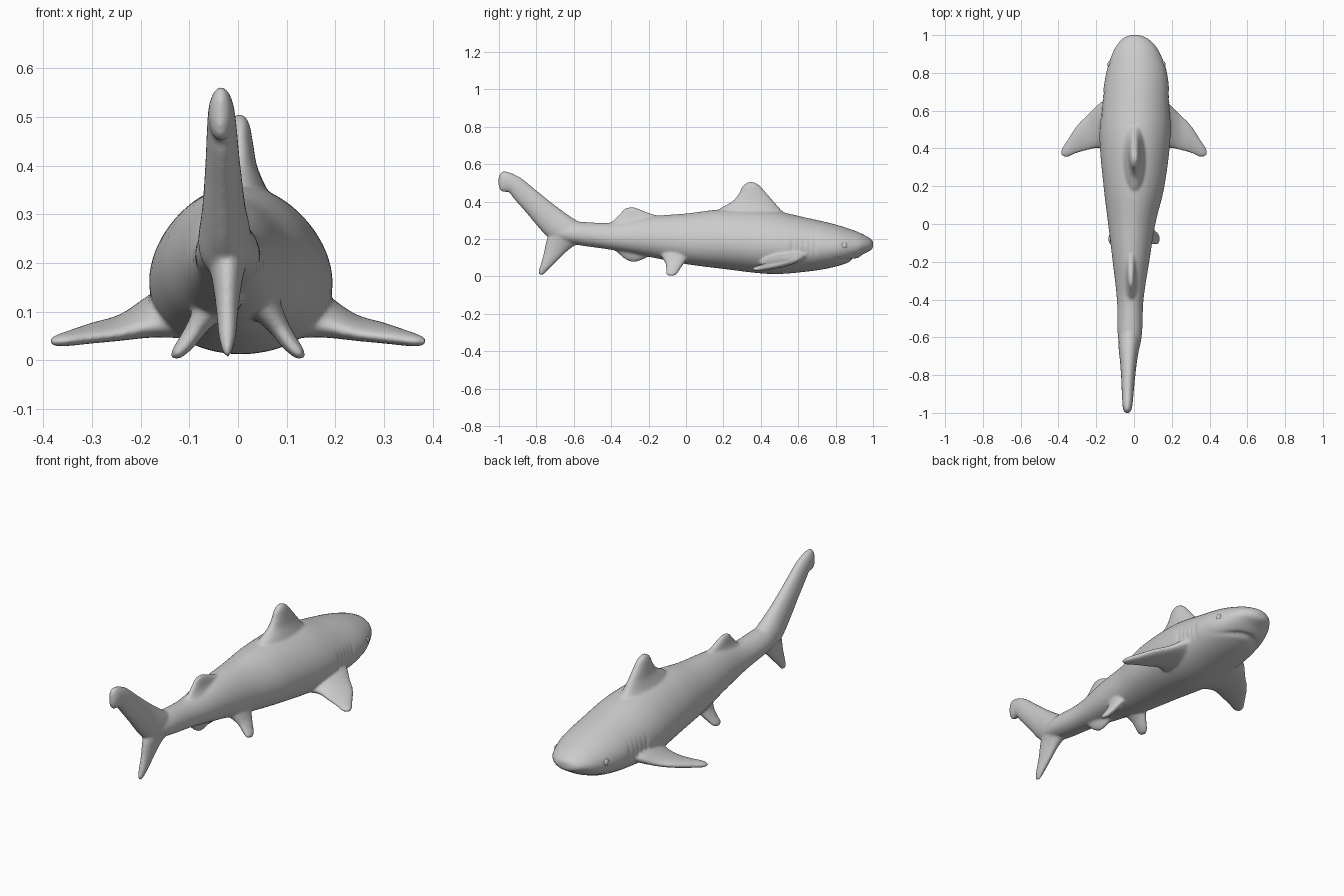
import bpy, bmesh, math
from mathutils import Vector

bm = bmesh.new()


def spline(rows, sub):
    """Catmull-Rom interpolation of rows of numbers."""
    rows = [Vector(r) for r in rows]
    out = []
    for i in range(len(rows) - 1):
        p0, p1, p2 = rows[max(i - 1, 0)], rows[i], rows[i + 1]
        p3 = rows[min(i + 2, len(rows) - 1)]
        for k in range(sub):
            t = k / sub
            out.append(0.5 * (2 * p1 + (p2 - p0) * t
                              + (2 * p0 - 5 * p1 + 4 * p2 - p3) * t * t
                              + (3 * p1 - p0 - 3 * p2 + p3) * t ** 3))
    return out + [rows[-1]]


def loft(rings):
    """Closed skin through a list of point rings."""
    vs = [[bm.verts.new(p) for p in ring] for ring in rings]
    n = len(vs[0])
    faces = [bm.faces.new((a[i], a[(i + 1) % n], b[(i + 1) % n], b[i]))
             for a, b in zip(vs, vs[1:]) for i in range(n)]
    faces += [bm.faces.new(vs[0]), bm.faces.new(vs[-1])]
    bmesh.ops.recalc_face_normals(bm, faces=faces)


def fin(rows, normal, mirror=1):
    """Rows: leading xyz, trailing xyz, half thickness."""
    nrm = Vector(normal).normalized()
    rings = []
    for r in spline(rows, 6):
        a, b, t = Vector(r[0:3]), Vector(r[3:6]), max(r[6], 0.002)
        ring = []
        for i in range(24):
            w = math.tau * i / 24
            p = (a + b) / 2 + (a - b) / 2 * math.cos(w) + nrm * t * math.sin(w)
            ring.append((p.x * mirror, p.y, p.z))
        rings.append(ring)
    loft(rings)


def upright(x, rows):
    """Vertical fin from rows: lead y, lead z, trail y, trail z, half thickness."""
    fin([(x, a, b, x, c, d, t) for a, b, c, d, t in rows], (1, 0, 0))


# Body: y, centre x, half width, top z, bottom z
body = [(1.0, 0.005, 0.022, 0.188, 0.150), (0.985, 0.006, 0.062, 0.203, 0.138),
        (0.95, 0.01, 0.098, 0.223, 0.120), (0.90, 0.012, 0.127, 0.245, 0.088),
        (0.80, 0.014, 0.160, 0.277, 0.052), (0.65, 0.01, 0.178, 0.312, 0.026),
        (0.45, 0.005, 0.186, 0.352, 0.013), (0.20, 0.0, 0.160, 0.358, 0.040),
        (0.0, -0.012, 0.124, 0.336, 0.066), (-0.20, -0.016, 0.096, 0.320, 0.105),
        (-0.40, -0.02, 0.070, 0.287, 0.142), (-0.58, -0.022, 0.064, 0.292, 0.168),
        (-0.68, -0.023, 0.045, 0.290, 0.190), (-0.74, -0.024, 0.015, 0.265, 0.225)]


def bump(d, s):
    return math.exp(-(d / s) ** 2)


rings = []
for y, xc, hw, zt, zb in spline(body, 24):
    ring = []
    for i in range(72):
        a = math.tau * i / 72
        c, s = math.cos(a), math.sin(a)
        x, z = hw * c * (1 - 0.12 * s), (zt + zb) / 2 + (zt - zb) / 2 * s
        # Gill slits on the flanks
        gill = sum(bump(y - g, 0.008) for g in (0.57, 0.60, 0.63, 0.66, 0.69))
        x *= 1 - 0.05 * gill * bump(z - 0.155, 0.05)
        # Mouth crease under the snout
        if s < 0:
            z += 0.016 * bump(y - 0.895 + 5 * x * x, 0.012) * bump(x, 0.1)
        ring.append((x + xc, y, z))
    rings.append(ring)
loft(rings)

# Dorsal fins and anal fin
upright(0.003, [(0.58, 0.29, 0.12, 0.29, 0.09), (0.51, 0.355, 0.17, 0.355, 0.055),
                (0.47, 0.40, 0.245, 0.40, 0.036), (0.435, 0.44, 0.28, 0.44, 0.029),
                (0.40, 0.48, 0.30, 0.48, 0.022), (0.375, 0.498, 0.322, 0.498, 0.014),
                (0.355, 0.506, 0.338, 0.506, 0.004)])
upright(-0.016, [(-0.12, 0.27, -0.42, 0.27, 0.045), (-0.14, 0.318, -0.385, 0.305, 0.026),
                 (-0.20, 0.34, -0.35, 0.34, 0.019), (-0.25, 0.36, -0.332, 0.36, 0.013),
                 (-0.27, 0.37, -0.31, 0.37, 0.004)])
upright(-0.018, [(-0.15, 0.16, -0.41, 0.17, 0.045), (-0.18, 0.12, -0.36, 0.12, 0.026),
                 (-0.22, 0.095, -0.33, 0.095, 0.016), (-0.26, 0.078, -0.30, 0.078, 0.005)])

# Tail: upper and lower lobes
tail_x = -0.026
fin([(tail_x + 0.3 * min(0, a + 0.6) * 0.08, a, b, tail_x + 0.3 * min(0, c + 0.6) * 0.08, c, d, t)
     for a, b, c, d, t in [
         (-0.54, 0.275, -0.58, 0.18, 0.05), (-0.61, 0.315, -0.68, 0.175, 0.055),
         (-0.70, 0.38, -0.755, 0.225, 0.045), (-0.80, 0.46, -0.85, 0.335, 0.036),
         (-0.88, 0.525, -0.92, 0.415, 0.031), (-0.935, 0.553, -0.945, 0.448, 0.028),
         (-0.97, 0.562, -0.972, 0.45, 0.025), (-0.99, 0.556, -0.992, 0.458, 0.018),
         (-1.002, 0.535, -1.002, 0.48, 0.006)]], (1, 0, 0))
upright(-0.022, [(-0.55, 0.19, -0.72, 0.26, 0.048), (-0.62, 0.147, -0.747, 0.19, 0.032),
                 (-0.68, 0.09, -0.762, 0.12, 0.023), (-0.73, 0.042, -0.779, 0.06, 0.018),
                 (-0.757, 0.014, -0.79, 0.024, 0.010), (-0.77, 0.005, -0.788, 0.01, 0.004)])

# Paired pectoral and pelvic fins
for side in (1, -1):
    fin([(0.10, 0.67, 0.13, 0.10, 0.36, 0.08, 0.055), (0.175, 0.645, 0.115, 0.175, 0.40, 0.07, 0.040),
         (0.24, 0.585, 0.082, 0.24, 0.392, 0.054, 0.024), (0.30, 0.525, 0.066, 0.30, 0.375, 0.046, 0.019),
         (0.35, 0.45, 0.05, 0.35, 0.355, 0.04, 0.015), (0.375, 0.412, 0.043, 0.375, 0.357, 0.038, 0.011),
         (0.387, 0.39, 0.04, 0.387, 0.368, 0.039, 0.004)], (0, 0, 1), side)
    fin([(0.045, 0.03, 0.13, 0.045, -0.14, 0.12, 0.04), (0.08, -0.005, 0.078, 0.08, -0.112, 0.072, 0.023),
         (0.105, -0.03, 0.04, 0.105, -0.108, 0.036, 0.018), (0.125, -0.048, 0.014, 0.125, -0.108, 0.014, 0.013),
         (0.133, -0.065, 0.004, 0.133, -0.092, 0.004, 0.005)], (0.8, 0, 0.58), side)

# Fuse the parts into one smooth skin
mesh = bpy.data.meshes.new("shark_body")
bm.to_mesh(mesh)
bm.free()
shark = bpy.data.objects.new("shark_body", mesh)
bpy.context.collection.objects.link(shark)
remesh = shark.modifiers.new("fuse", 'REMESH')
remesh.mode, remesh.voxel_size, remesh.use_smooth_shade = 'VOXEL', 0.0065, True
blend = shark.modifiers.new("blend", 'SMOOTH')
blend.factor, blend.iterations = 0.5, 8

# Eyes
white = bpy.data.materials.new("eye_white")
white.diffuse_color = (0.95, 0.95, 0.95, 1)
for side, name in ((1, "right_eye"), (-1, "left_eye")):
    bpy.ops.mesh.primitive_uv_sphere_add(segments=20, ring_count=12, radius=0.017,
                                         location=(0.013 + side * 0.143, 0.845, 0.165))
    eye = bpy.context.object
    eye.name = name
    eye.scale.x = 0.6
    eye.data.materials.append(white)
    bpy.ops.object.shade_smooth()
